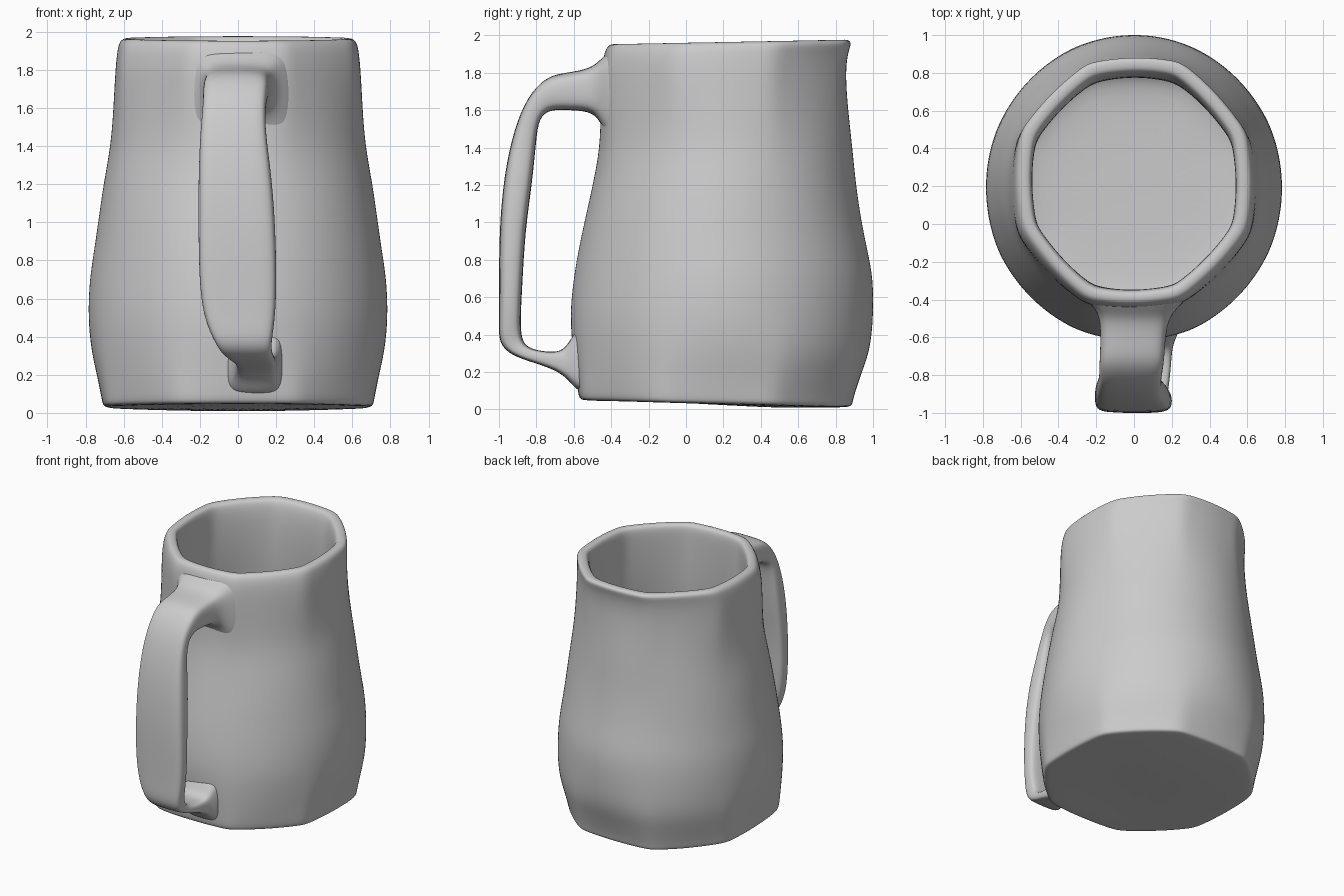
import bpy, bmesh
from math import sin, cos, pi, copysign


def loft(name, rings):
    """Skin a list of closed point rings, cap both ends and smooth the result."""
    bm = bmesh.new()
    rows = [[bm.verts.new(p) for p in ring] for ring in rings]
    n = len(rows[0])
    for a, b in zip(rows, rows[1:]):
        for i in range(n):
            j = (i + 1) % n
            bm.faces.new((a[i], a[j], b[j], b[i]))
    bm.faces.new(rows[0][::-1])
    bm.faces.new(rows[-1])
    bmesh.ops.recalc_face_normals(bm, faces=bm.faces)
    mesh = bpy.data.meshes.new(name)
    bm.to_mesh(mesh)
    bm.free()
    for p in mesh.polygons:
        p.use_smooth = True
    obj = bpy.data.objects.new(name, mesh)
    bpy.context.collection.objects.link(obj)
    sub = obj.modifiers.new("smooth", 'SUBSURF')
    sub.levels = sub.render_levels = 2
    return obj


def power(v, e):
    return copysign(abs(v) ** e, v)


def body_ring(z, rx, y0, y1, square=2.0, n=48):
    """Hand-shaped ring: round at the belly, softly eight-sided at rim and base."""
    cy, ry = (y0 + y1) / 2, (y1 - y0) / 2
    facet = 0.6 * max(0, 1 - z / 0.45) + 0.5 * max(0, min(1, (z - 1.3) / 0.5))
    pts = []
    for i in range(n):
        t = 2 * pi * i / n
        c, s = power(cos(t), 2 / square), power(sin(t), 2 / square)
        off = (t + pi / 8) % (pi / 4) - pi / 8
        k = 1 + facet * (1 / cos(off) - 1)
        k *= 1 + 0.005 * sin(4 * t + 3 * z) * sin(2.5 * z)
        lift = 0.012 * s if z > 1.85 else (-0.018 * s if z < 0.1 else 0)
        pts.append((rx * c * k, cy + ry * s * k, z + lift))
    return pts


# mug body: underside, outer wall, rim, inner wall, inner floor
# (height, half width, front y, back y, squareness)
outer = [
    (0.025, 0.25, -0.10, 0.42, 2.1), (0.028, 0.60, -0.46, 0.79, 2.15),
    (0.030, 0.69, -0.55, 0.87, 2.15), (0.040, 0.71, -0.57, 0.89, 2.15),
    (0.08, 0.717, -0.58, 0.895, 2.15), (0.20, 0.74, -0.59, 0.94, 2.15),
    (0.32, 0.768, -0.605, 0.985, 2.1), (0.50, 0.786, -0.62, 1.0, 2.05),
    (0.70, 0.778, -0.60, 1.0, 2.0), (0.85, 0.755, -0.575, 0.97, 2.0),
    (1.00, 0.735, -0.545, 0.94, 2.0), (1.20, 0.708, -0.50, 0.91, 2.0),
    (1.40, 0.668, -0.46, 0.89, 2.0), (1.60, 0.652, -0.455, 0.865, 2.0),
    (1.80, 0.642, -0.45, 0.85, 2.0), (1.90, 0.632, -0.44, 0.865, 2.0),
    (1.945, 0.622, -0.425, 0.885, 2.0), (1.965, 0.60, -0.405, 0.87, 2.0),
]
inner = [
    (1.965, 0.56, -0.37, 0.825, 2.0), (1.945, 0.54, -0.35, 0.80, 2.0),
    (1.85, 0.535, -0.345, 0.775, 2.0), (1.60, 0.55, -0.35, 0.77, 2.0),
    (1.30, 0.585, -0.375, 0.80, 2.0), (1.00, 0.635, -0.445, 0.84, 2.0),
    (0.60, 0.68, -0.50, 0.90, 2.0), (0.35, 0.66, -0.50, 0.87, 2.1),
    (0.19, 0.62, -0.47, 0.81, 2.2), (0.14, 0.53, -0.38, 0.72, 2.2),
    (0.13, 0.20, -0.05, 0.38, 2.0),
]
loft("mug_body", [body_ring(*r) for r in outer + inner])


def handle_ring(oy, oz, iy, iz, xl, xr):
    """Rounded rectangle spanning outer edge to inner edge and left to right."""
    pts = []
    for k in range(16):
        t = 2 * pi * k / 16
        u, v = power(cos(t), 0.5), power(sin(t), 0.5)
        f = (v + 1) / 2
        pts.append(((xl + xr) / 2 + (xr - xl) / 2 * u,
                    iy + (oy - iy) * f, iz + (oz - iz) * f))
    return pts


# strap handle: (outer y, z, inner y, z, left x, right x) from top to foot
handle = [
    (-0.375, 1.93, -0.375, 1.38, -0.27, 0.29),
    (-0.40, 1.925, -0.40, 1.40, -0.26, 0.28),
    (-0.445, 1.885, -0.44, 1.50, -0.215, 0.235),
    (-0.49, 1.84, -0.48, 1.57, -0.19, 0.20),
    (-0.55, 1.815, -0.54, 1.595, -0.18, 0.175),
    (-0.65, 1.80, -0.65, 1.60, -0.18, 0.165),
    (-0.75, 1.78, -0.735, 1.60, -0.185, 0.16),
    (-0.85, 1.67, -0.785, 1.555, -0.185, 0.145),
    (-0.92, 1.50, -0.80, 1.45, -0.20, 0.145),
    (-0.975, 1.25, -0.82, 1.22, -0.21, 0.18),
    (-1.0, 0.95, -0.86, 0.95, -0.21, 0.20),
    (-1.0, 0.65, -0.875, 0.65, -0.205, 0.205),
    (-1.0, 0.48, -0.885, 0.48, -0.175, 0.195),
    (-1.005, 0.35, -0.88, 0.38, -0.12, 0.175),
    (-0.93, 0.285, -0.85, 0.33, -0.08, 0.18),
    (-0.80, 0.245, -0.77, 0.31, -0.01, 0.195),
    (-0.70, 0.21, -0.68, 0.305, -0.01, 0.20),
    (-0.635, 0.165, -0.635, 0.34, -0.03, 0.21),
    (-0.585, 0.10, -0.595, 0.42, -0.06, 0.23),
    (-0.53, 0.08, -0.53, 0.46, -0.08, 0.25),
]
loft("handle", [handle_ring(*r) for r in handle])
